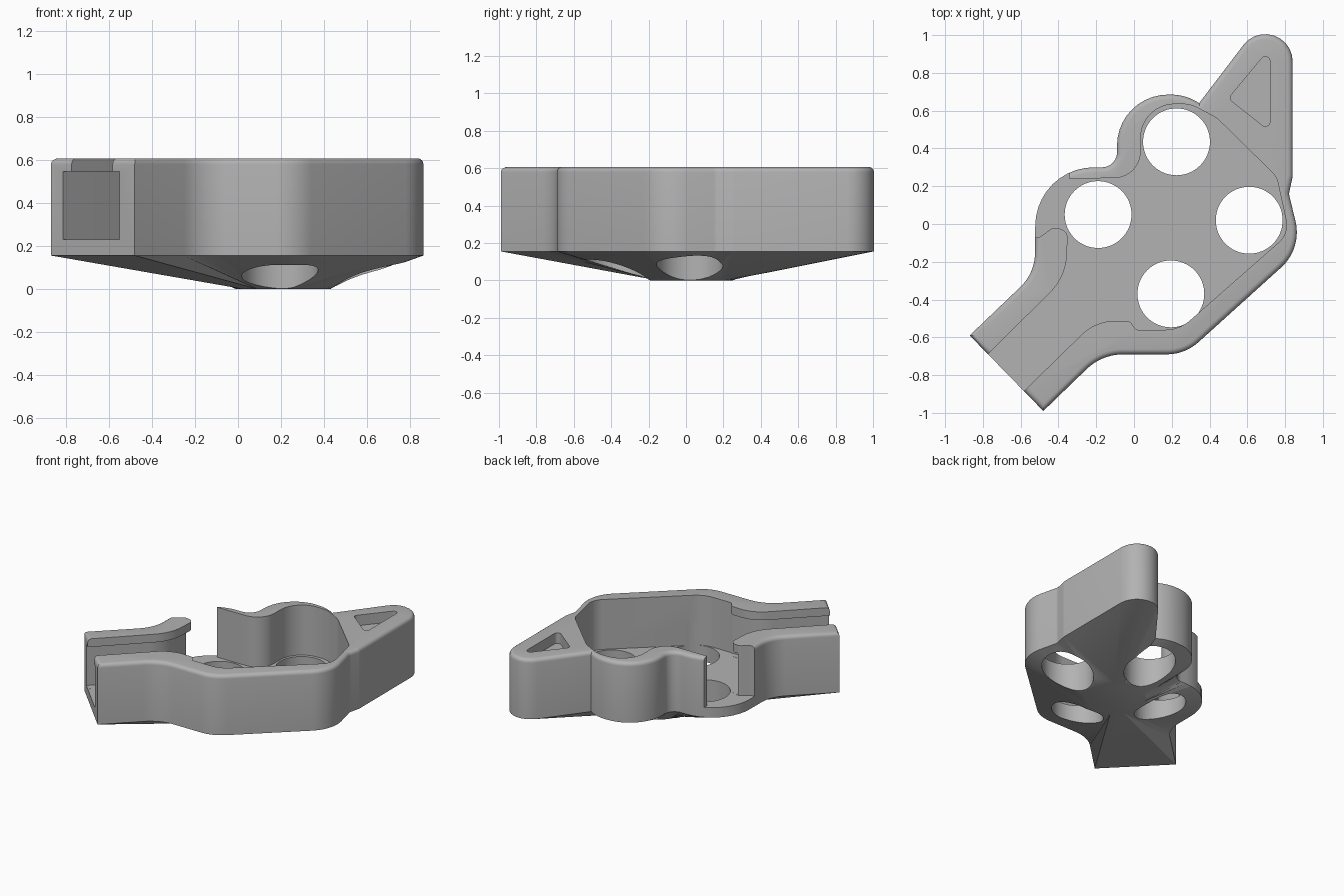
import bpy, bmesh, math
from mathutils import Vector

if "Cube" in bpy.data.objects:
    bpy.data.objects.remove(bpy.data.objects["Cube"])

grey = bpy.data.materials.new("plain_grey")
grey.use_nodes = True
grey.diffuse_color = (0.45, 0.45, 0.45, 1)
grey.node_tree.nodes["Principled BSDF"].inputs["Base Color"].default_value = grey.diffuse_color


def fillet(corners, steps=10):
    """Turn (x, y, radius) corners into a rounded outline."""
    pts = []
    n = len(corners)
    for i, (x, y, r) in enumerate(corners):
        p = Vector((x, y))
        if r == 0:
            pts.append(p)
            continue
        a = (Vector(corners[i - 1][:2]) - p).normalized()
        b = (Vector(corners[(i + 1) % n][:2]) - p).normalized()
        half = a.angle(b) / 2
        centre = p + (a + b).normalized() * (r / math.sin(half))
        start = p + a * (r / math.tan(half)) - centre
        end = p + b * (r / math.tan(half)) - centre
        sweep = math.atan2(start.x * end.y - start.y * end.x, start.dot(end))
        for k in range(steps + 1):
            t = sweep * k / steps
            c, s = math.cos(t), math.sin(t)
            pts.append(centre + Vector((start.x * c - start.y * s, start.x * s + start.y * c)))
    return pts


def finish(name, bm):
    bmesh.ops.recalc_face_normals(bm, faces=bm.faces)
    mesh = bpy.data.meshes.new(name)
    bm.to_mesh(mesh)
    bm.free()
    mesh.materials.append(grey)
    ob = bpy.data.objects.new(name, mesh)
    bpy.context.collection.objects.link(ob)
    return ob


def prism(name, pts, low, high):
    bm = bmesh.new()
    face = bm.faces.new([bm.verts.new((p.x, p.y, low)) for p in pts])
    new = bmesh.ops.extrude_face_region(bm, geom=[face])["geom"]
    bmesh.ops.translate(bm, vec=(0, 0, high - low),
                        verts=[v for v in new if isinstance(v, bmesh.types.BMVert)])
    return finish(name, bm)


# Outer shell: rounded lobes, tapered fin and arm
TOP, RIM, FLOOR = 0.607, 0.155, 0.23
outline = fillet([
    (-.48, -.99, 0), (-.17, -.69, .28), (.27, -.69, .25), (.89, -.13, .25),
    (.82, .16, .05), (.84, .25, .05), (.84, 1.29, .145), (.345, .64, 0),
    (.27, .685, .27), (-.09, .685, .27), (-.09, .3, .08), (-.52, .3, .31),
    (-.525, -.26, .25), (-.87, -.59, 0)])
hub = Vector((.21, .03))

bm = bmesh.new()
rings = []
for z in (0, RIM, TOP):
    ring = []
    for p in outline:
        q = p if z else hub + (p - hub).normalized() * .22
        ring.append(bm.verts.new((q.x, q.y, z)))
    rings.append(ring)
count = len(outline)
for lower, upper in zip(rings, rings[1:]):
    for i in range(count):
        j = (i + 1) % count
        bm.faces.new((lower[i], lower[j], upper[j], upper[i]))
bm.faces.new(rings[0][::-1])
top_face = bm.faces.new(rings[2])
bmesh.ops.triangulate(bm, faces=[f for f in bm.faces if min(v.co.z for v in f.verts) == 0
                                 and len(f.verts) == 4])
# Rounded top edge
bmesh.ops.bevel(bm, geom=list(top_face.edges), offset=.028, segments=4, profile=.5,
                affect='EDGES', clamp_overlap=False)
body = finish("housing", bm)

# Main cavity, open on the left side and through the arm
cutters = [prism("cavity_cutter", fillet([
    (-.66, -.96, 0), (-.2, -.51, .25), (-.02, -.515, .03), (.01, -.56, .02),
    (.24, -.56, .2), (.82, -.05, .12), (.755, .25, .1), (.44, .56, .2),
    (.3, .635, .18), (.035, .635, .18), (.035, .245, .14), (-.345, .24, 0),
    (-.34, .275, 0), (-.36, .36, 0), (-.7, .36, 0), (-.7, -.09, 0),
    (-.5, -.07, .03), (-.43, -.02, .04), (-.35, -.03, .05), (-.36, -.28, .3),
    (-.85, -.765, 0)]), FLOOR, .8)]

# Wider channel under the arm lips
cutters.append(prism("channel_cutter", fillet([
    (-.63, -.995, 0), (-.21, -.575, .25), (.015, -.555, 0), (-.3, .01, 0),
    (-.42, .01, 0), (-.425, -.265, .28), (-.89, -.725, 0)]), FLOOR + .0005, .545))

# Shallow triangular pocket in the fin
cutters.append(prism("fin_pocket_cutter", fillet([
    (.72, .49, .025), (.72, .93, .025), (.5, .665, .025)]), TOP - .08, .8))

# Four round through holes
for x, y in ((.225, .435), (-.19, .05), (.61, .02), (.195, -.37)):
    ring = [Vector((x + .177 * math.cos(a), y + .177 * math.sin(a)))
            for a in (math.tau * k / 64 for k in range(64))]
    cutters.append(prism("hole_cutter", ring, -.1, .4))

bpy.ops.object.select_all(action='DESELECT')
bpy.context.view_layer.objects.active = body
body.select_set(True)
for cutter in cutters:
    cutter.hide_render = True
    mod = body.modifiers.new(cutter.name, 'BOOLEAN')
    mod.operation = 'DIFFERENCE'
    mod.solver = 'EXACT'
    mod.object = cutter
    bpy.ops.object.modifier_apply(modifier=mod.name)
for cutter in cutters:
    bpy.data.objects.remove(cutter)

bpy.ops.object.shade_smooth_by_angle(angle=math.radians(30))
